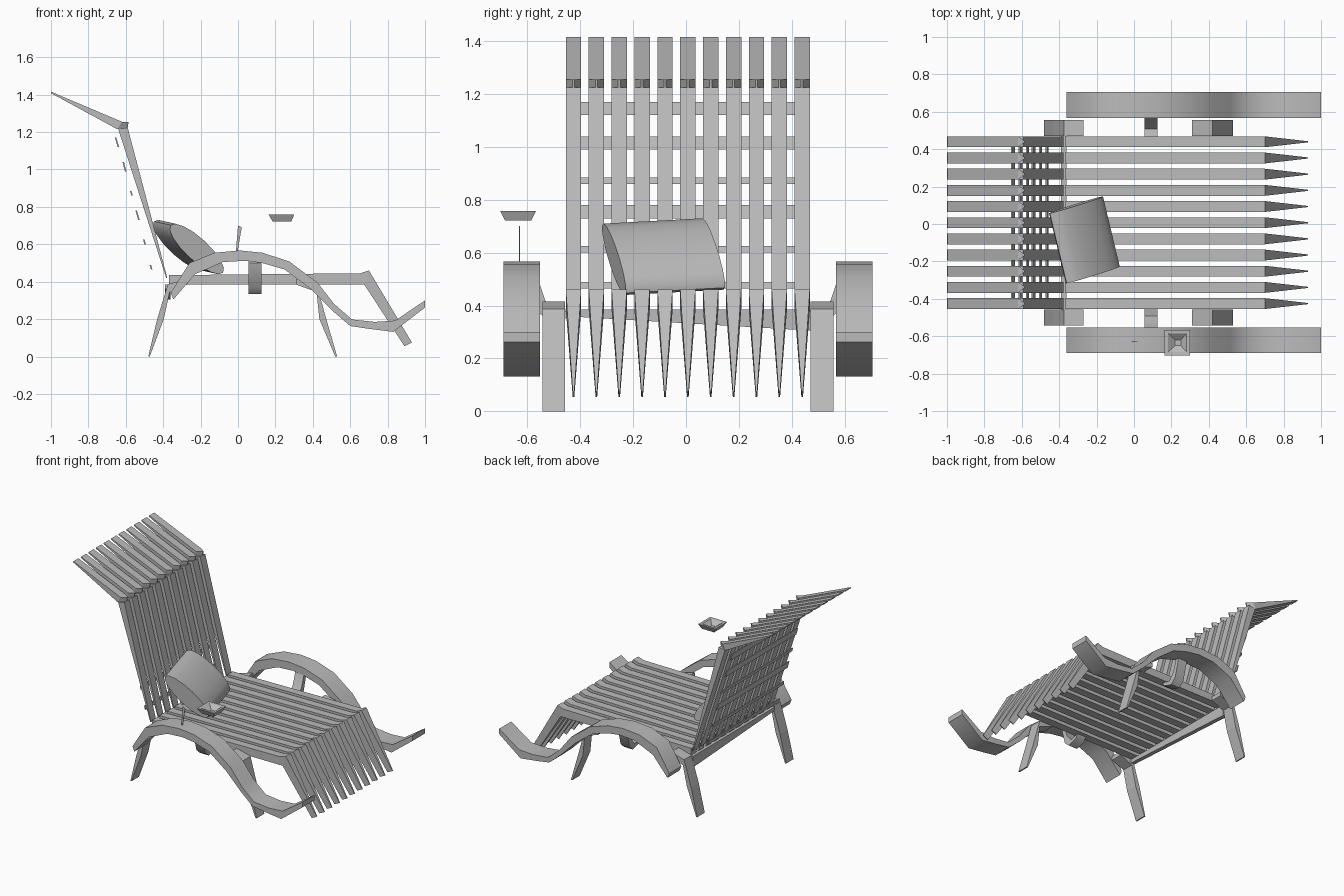
import bpy, bmesh, math
from mathutils import Vector

if "Cube" in bpy.data.objects:
    bpy.data.objects.remove(bpy.data.objects["Cube"], do_unlink=True)

MID = 0.007          # centre line of the chair
SLATS, PITCH = 11, 0.0865

grey = bpy.data.materials.new("plain grey")
grey.use_nodes = True
grey.diffuse_color = (0.5, 0.5, 0.5, 1)
grey.node_tree.nodes["Principled BSDF"].inputs["Base Color"].default_value = (0.5, 0.5, 0.5, 1)


def loft(name, rings, smooth=None, closed=True):
    """Skin a list of equal-length rings, capping both ends."""
    bm = bmesh.new()
    rows = [[bm.verts.new(p) for p in ring] for ring in rings]
    n = len(rows[0])
    for a, b in zip(rows, rows[1:]):
        for i in range(n):
            j = (i + 1) % n
            bm.faces.new((a[i], a[j], b[j], b[i]))
    if closed:
        bm.faces.new(rows[0])
        bm.faces.new(rows[-1])
    bmesh.ops.recalc_face_normals(bm, faces=bm.faces)
    mesh = bpy.data.meshes.new(name)
    bm.to_mesh(mesh)
    bm.free()
    mesh.materials.append(grey)
    if smooth:
        mesh.shade_smooth()
        mesh.set_sharp_from_angle(angle=math.radians(smooth))
    obj = bpy.data.objects.new(name, mesh)
    bpy.context.collection.objects.link(obj)
    return obj


def strip(name, stations, y, smooth=None):
    """Bar in the xz plane: stations are (top x, top z, bottom x, bottom z, half width)."""
    rings = [[(tx, y - w, tz), (tx, y + w, tz), (bx, y + w, bz), (bx, y - w, bz)]
             for tx, tz, bx, bz, w in stations]
    return loft(name, rings, smooth)


def slats(name, stations):
    """One slat repeated across the width."""
    obj = strip(name, stations, MID - PITCH * (SLATS - 1) / 2)
    arr = obj.modifiers.new("across", 'ARRAY')
    arr.count = SLATS
    arr.use_relative_offset = False
    arr.use_constant_offset = True
    arr.constant_offset_displace = (0, PITCH, 0)


# Slatted bed: seat, tapering foot, back and head
W = 0.029
slats("seat_slats", [(-0.37, 0.435, -0.37, 0.385, W), (0.655, 0.445, 0.66, 0.385, W)])
slats("foot_slats", [(0.655, 0.445, 0.66, 0.385, W), (0.70, 0.46, 0.675, 0.385, W),
                     (0.93, 0.075, 0.89, 0.055, 0.003)])
slats("back_slats", [(-0.378, 0.42, -0.384, 0.42, W), (-0.59, 1.225, -0.64, 1.215, W)])
slats("head_slats", [(-0.585, 1.255, -0.59, 1.22, 0.004), (-0.62, 1.255, -0.645, 1.215, W),
                     (-0.998, 1.415, -1.0, 1.408, W)])

# Thin laths behind the back
for x, low, high in ((-0.647, 1.12, 1.17), (-0.607, 0.99, 1.04), (-0.57, 0.86, 0.885),
                     (-0.537, 0.73, 0.78), (-0.5, 0.6, 0.625), (-0.465, 0.465, 0.49)):
    lean = (high - low) * 0.14
    strip("back_lath", [(x - lean - 0.004, high, x + lean - 0.004, low, 0.405),
                        (x - lean + 0.004, high, x + lean + 0.004, low, 0.405)], MID)

# Rear cross rail, deeper towards one side
loft("rear_rail", [[(-0.39, y, 0.385), (-0.36, y, 0.385), (-0.36, y, low), (-0.39, y, low)]
                   for y, low in ((-0.46, 0.36), (0.475, 0.305))])

ARM = [(-0.36, 0.34, -0.345, 0.305), (-0.26, 0.50, -0.23, 0.44), (-0.125, 0.555, -0.08, 0.505),
       (0.01, 0.567, 0.04, 0.512), (0.13, 0.555, 0.13, 0.50), (0.275, 0.508, 0.25, 0.465),
       (0.425, 0.395, 0.39, 0.36), (0.515, 0.28, 0.51, 0.24), (0.61, 0.198, 0.60, 0.163),
       (0.73, 0.185, 0.70, 0.148), (0.84, 0.192, 0.83, 0.132), (1.0, 0.30, 1.0, 0.262)]
REAR_LEG = [(-0.48, 0, -0.472, 0, 0.043), (-0.432, 0.2, -0.397, 0.2, 0.043),
            (-0.375, 0.387, -0.365, 0.345, 0.043), (-0.27, 0.415, -0.27, 0.385, 0.043)]
FRONT_LEG = [(0.53, 0, 0.52, 0, 0.043), (0.472, 0.2, 0.435, 0.2, 0.043),
             (0.42, 0.387, 0.42, 0.345, 0.043), (0.31, 0.415, 0.31, 0.385, 0.043)]
for side, label in ((-1, "right"), (1, "left")):
    # Wavy armrest ribbon that runs down into a front runner
    strip(label + "_armrest", [s + (0.069,) for s in ARM], MID + side * 0.629, 50)
    # Bent legs
    strip(label + "_rear_leg", REAR_LEG, MID + side * 0.507)
    strip(label + "_front_leg", FRONT_LEG, MID + side * 0.507)
    # Hooked bracket between seat and armrest
    path = ((0.43, 0.385, 0.355), (0.50, 0.37, 0.335), (0.54, 0.42, 0.37), (0.575, 0.525, 0.50))
    loft(label + "_arm_bracket",
         [[(0.055, MID + side * y, top), (0.125, MID + side * y, top),
           (0.125, MID + side * (y + 0.02), low), (0.055, MID + side * (y + 0.02), low)]
          for y, top, low in path], 50)

# Lens-shaped cushion leaning on the back, turned slightly
along = Vector((0.09, -0.375, -0.02))
across = Vector((0.28, 0.09, -0.255))
bulge = along.cross(across).normalized()
centre = Vector((-0.265, -0.085, 0.585))
lens = []
for k in range(16):
    a = math.tau * k / 16
    lens.append(across * (0.5 * math.cos(a)) + bulge * (0.06 * math.sin(a)))
loft("cushion", [[centre + along * s + p for p in lens] for s in (-0.5, 0.5)], 60)

# Small floating dish with a sunken top
def square(cx, cy, half, z):
    return [(cx + sx * half, cy + sy * half, z) for sx, sy in ((-1, -1), (1, -1), (1, 1), (-1, 1))]

loft("dish", [square(0.235, -0.635, 0.05, 0.722), square(0.232, -0.635, 0.068, 0.758),
              square(0.232, -0.635, 0.05, 0.757), square(0.235, -0.635, 0.015, 0.73)])

# Thin straw standing on the armrest
strip("straw", [(-0.012, 0.55, -0.004, 0.55, 0.002), (0.0, 0.70, 0.02, 0.69, 0.002)], -0.63)
